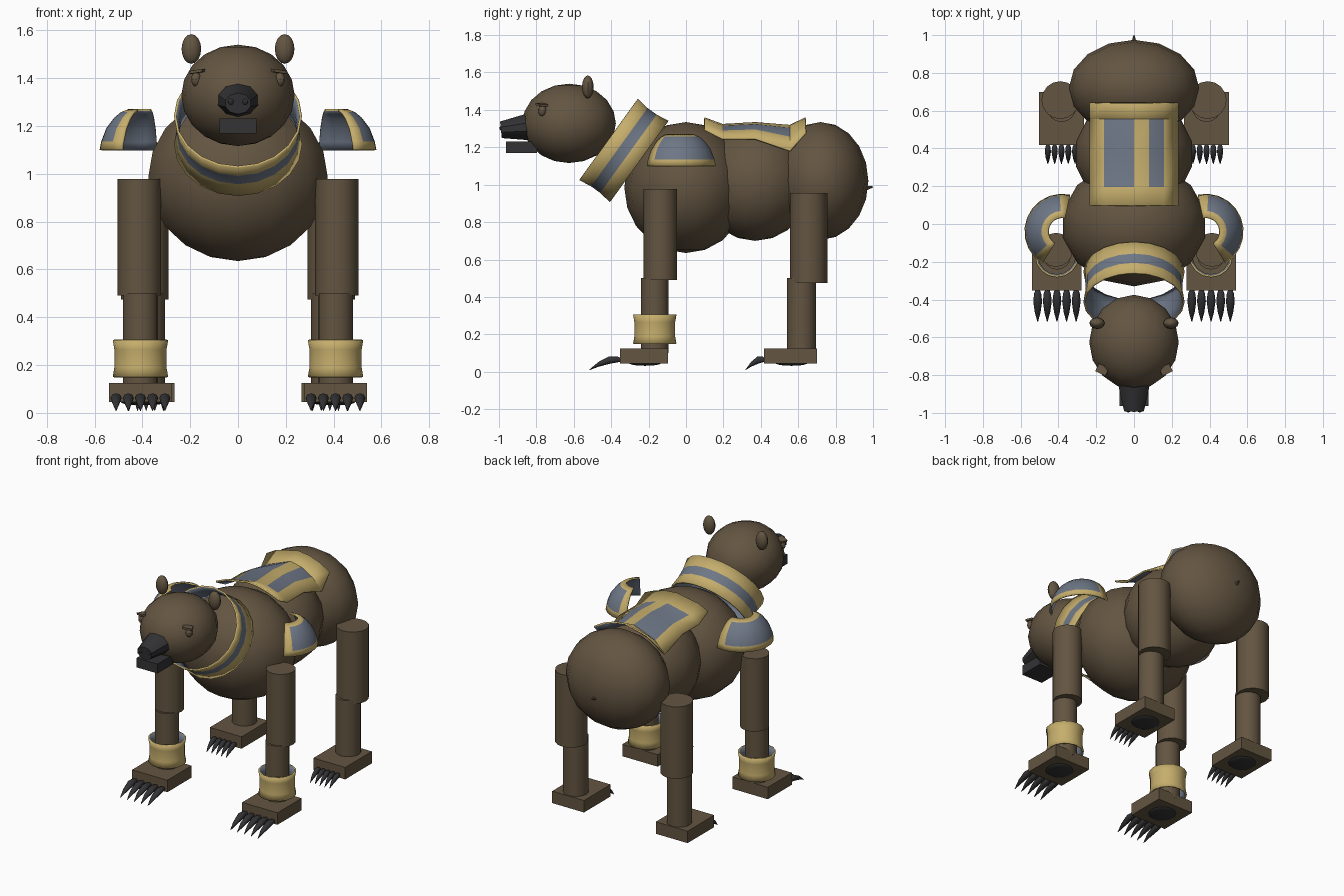
import bpy, bmesh
from math import sin, cos, pi, radians
from mathutils import Matrix, Vector, Euler

if "Cube" in bpy.data.objects:
    bpy.data.objects.remove(bpy.data.objects["Cube"])


def material(name, rgb):
    m = bpy.data.materials.new(name)
    m.use_nodes = True
    m.diffuse_color = (*rgb, 1)
    bsdf = m.node_tree.nodes["Principled BSDF"]
    bsdf.inputs["Base Color"].default_value = (*rgb, 1)
    bsdf.inputs["Roughness"].default_value = 0.8
    return m


FUR = material("brown fur", (0.125, 0.09, 0.053))
GOLD = material("gold trim", (0.56, 0.42, 0.15))
STEEL = material("blue grey plate", (0.155, 0.185, 0.24))
DARK = material("dark claw", (0.033, 0.033, 0.036))


def finish(name, bm, mats, mirror=False, solid=0, angle=35):
    me = bpy.data.meshes.new(name)
    bm.to_mesh(me)
    bm.free()
    for m in mats:
        me.materials.append(m)
    ob = bpy.data.objects.new(name, me)
    bpy.context.collection.objects.link(ob)
    bpy.ops.object.select_all(action='DESELECT')
    ob.select_set(True)
    bpy.context.view_layer.objects.active = ob
    bpy.ops.object.shade_smooth_by_angle(angle=radians(angle))
    if solid:
        mod = ob.modifiers.new("thickness", 'SOLIDIFY')
        mod.thickness = solid
        mod.offset = -1
        mod.material_offset = 1      # inside takes the plate colour
    if mirror:
        mod = ob.modifiers.new("mirror", 'MIRROR')
        mod.use_mirror_merge = False
    return ob


def place(loc, size, rot=(0, 0, 0)):
    return Matrix.LocRotScale(Vector(loc), Euler([radians(a) for a in rot]), Vector(size))


def ball(name, loc, size, mat=FUR, mirror=False, seg=14, rings=10, rot=(0, 0, 0)):
    bm = bmesh.new()
    bmesh.ops.create_uvsphere(bm, u_segments=seg, v_segments=rings, radius=1,
                              matrix=place(loc, size, rot))
    return finish(name, bm, [mat], mirror)


def box(name, loc, size, mat=FUR, mirror=False, rot=(0, 0, 0)):
    bm = bmesh.new()
    bmesh.ops.create_cube(bm, size=1, matrix=place(loc, size, rot))
    return finish(name, bm, [mat], mirror)


def cone(name, loc, size, taper=1, mat=FUR, mirror=False, seg=16, rot=(0, 0, 0)):
    bm = bmesh.new()
    bmesh.ops.create_cone(bm, cap_ends=True, segments=seg, radius1=1, radius2=taper,
                          depth=1, matrix=place(loc, size, rot))
    return finish(name, bm, [mat], mirror)


def sheet(name, rows, mats, rule=lambda r, c: 0, closed=False, mirror=False,
          solid=0.01, matrix=Matrix(), angle=35):
    """Surface through rows of points; rule gives the colour slot of each cell."""
    bm = bmesh.new()
    vs = [[bm.verts.new(matrix @ Vector(p)) for p in row] for row in rows]
    n = len(rows[0])
    for r in range(len(rows) - 1):
        for c in range(n if closed else n - 1):
            d = (c + 1) % n
            f = bm.faces.new((vs[r][c], vs[r][d], vs[r + 1][d], vs[r + 1][c]))
            f.material_index = rule(r, c)
    return finish(name, bm, mats, mirror, solid, angle)


def lathe(profile, start=0, sweep=360, steps=20):
    count = steps if sweep == 360 else steps + 1
    angles = [radians(start + sweep * i / steps) for i in range(count)]
    return [[(r * cos(a), r * sin(a), z) for a in angles] for r, z in profile]


# Torso
ball("chest", (0, 0, 0.985), (0.385, 0.33, 0.35))
ball("belly", (0, 0.37, 1.01), (0.315, 0.3, 0.31))
ball("rump", (0, 0.72, 1.02), (0.345, 0.255, 0.315), seg=16)
cone("tail", (0, 0.98, 0.985), (0.014, 0.014, 0.04), 0.2, seg=8, rot=(-80, 0, 0))

# Head
ball("head", (0, -0.625, 1.328), (0.237, 0.25, 0.212), seg=16)
ball("ears", (0.195, -0.525, 1.522), (0.041, 0.031, 0.062), mirror=True, seg=12, rings=8)
ball("eyes", (0.175, -0.768, 1.395), (0.022, 0.022, 0.03), mirror=True, seg=10, rings=8)
box("brows", (0.168, -0.772, 1.428), (0.06, 0.045, 0.012), mirror=True, rot=(0, 8, 25))
cone("snout", (0, -0.91, 1.302), (0.092, 0.074, 0.16), 0.6, DARK, seg=10, rot=(96, 0, 0))
ball("nostrils", (0.03, -0.985, 1.302), (0.014, 0.013, 0.014), DARK, True, 8, 6)
box("lower_jaw", (0, -0.88, 1.2), (0.155, 0.166, 0.063), DARK)

# Collar
collar = [(0.268, -0.1), (0.258, -0.03), (0.258, 0.03), (0.268, 0.1)]
sheet("collar", lathe(collar), [GOLD, STEEL], lambda r, c: int(r == 1), True,
      matrix=place((0, -0.332, 1.183), (1, 1, 1), (54.2, 0, 0)))

# Shoulder guards
guard = [(0.2, 1.1), (0.193, 1.135), (0.172, 1.19), (0.138, 1.235), (0.11, 1.258), (0.075, 1.272)]
sheet("shoulder_guards", lathe(guard, -58, 160, 10), [GOLD, STEEL],
      lambda r, c: int(1 <= r <= 3 and 1 <= c <= 8), mirror=True,
      matrix=place((0.38, -0.04, 0), (1, 1, 1)), angle=50)

# Saddle cloth: each row is y, ridge height, edge height
cols = [-0.235, -0.16, 0, 0.08, 0.16, 0.235]
spans = [(0.1, 1.36, 1.3), (0.195, 1.325, 1.25), (0.37, 1.335, 1.25),
         (0.555, 1.32, 1.185), (0.637, 1.36, 1.28)]
cloth = [[(x, y, top + (edge - top) * (abs(x) / 0.235) ** 2) for x in cols]
         for y, top, edge in spans]
sheet("saddle_cloth", cloth, [GOLD, STEEL], lambda r, c: int(r in (1, 2) and c in (1, 3)),
      angle=25)


# Legs
def leg(prefix, upper, lower, foot, foot_half, claw_len, spread):
    ux, uy, ur, utop, ubot = upper
    lx, ly, lr = lower
    fy0, fy1 = foot
    cone(prefix + "_upper_legs", (ux, uy, (utop + ubot) / 2), (ur, ur, utop - ubot), mirror=True)
    cone(prefix + "_lower_legs", (lx, ly, 0.3), (lr, lr, 0.4), mirror=True)
    box(prefix + "_feet", (lx, (fy0 + fy1) / 2, 0.085),
        (foot_half * 2, fy1 - fy0, 0.08), mirror=True)
    ball(prefix + "_foot_pads", (lx, (fy0 + fy1) / 2 + 0.005, 0.046),
         (0.085, 0.085, 0.014), DARK, True)
    # Curved claws made of rings shrinking to a point
    path = [(-0.1, 0.062, 0.3), (0.1, 0.066, 0.8), (0.35, 0.062, 1),
            (0.7, 0.04, 0.65), (1, 0.01, 0.08)]
    for i in range(-2, 3):
        rings = [[(lx + i * spread + spread * 0.46 * r * sin(k * pi / 4),
                   fy0 - t * claw_len, z + 0.02 * r * cos(k * pi / 4))
                  for k in range(8)] for t, z, r in path]
        sheet(f"{prefix}_claws_{i + 3}", rings, [DARK], closed=True, mirror=True,
              solid=0, angle=60)


leg("front", (0.413, -0.137, 0.09, 0.978, 0.49), (0.408, -0.167, 0.074),
    (-0.352, -0.096), 0.131, 0.165, 0.051)
leg("rear", (0.39, 0.656, 0.1, 0.957, 0.475), (0.384, 0.618, 0.078),
    (0.418, 0.7), 0.118, 0.1, 0.036)

# Bracers
bracer = [(0.116, 0.15), (0.109, 0.19), (0.109, 0.265), (0.116, 0.305)]
sheet("bracers", lathe(bracer, steps=16), [GOLD, STEEL], closed=True, mirror=True,
      matrix=place((0.408, -0.167, 0), (1, 1, 1)))
